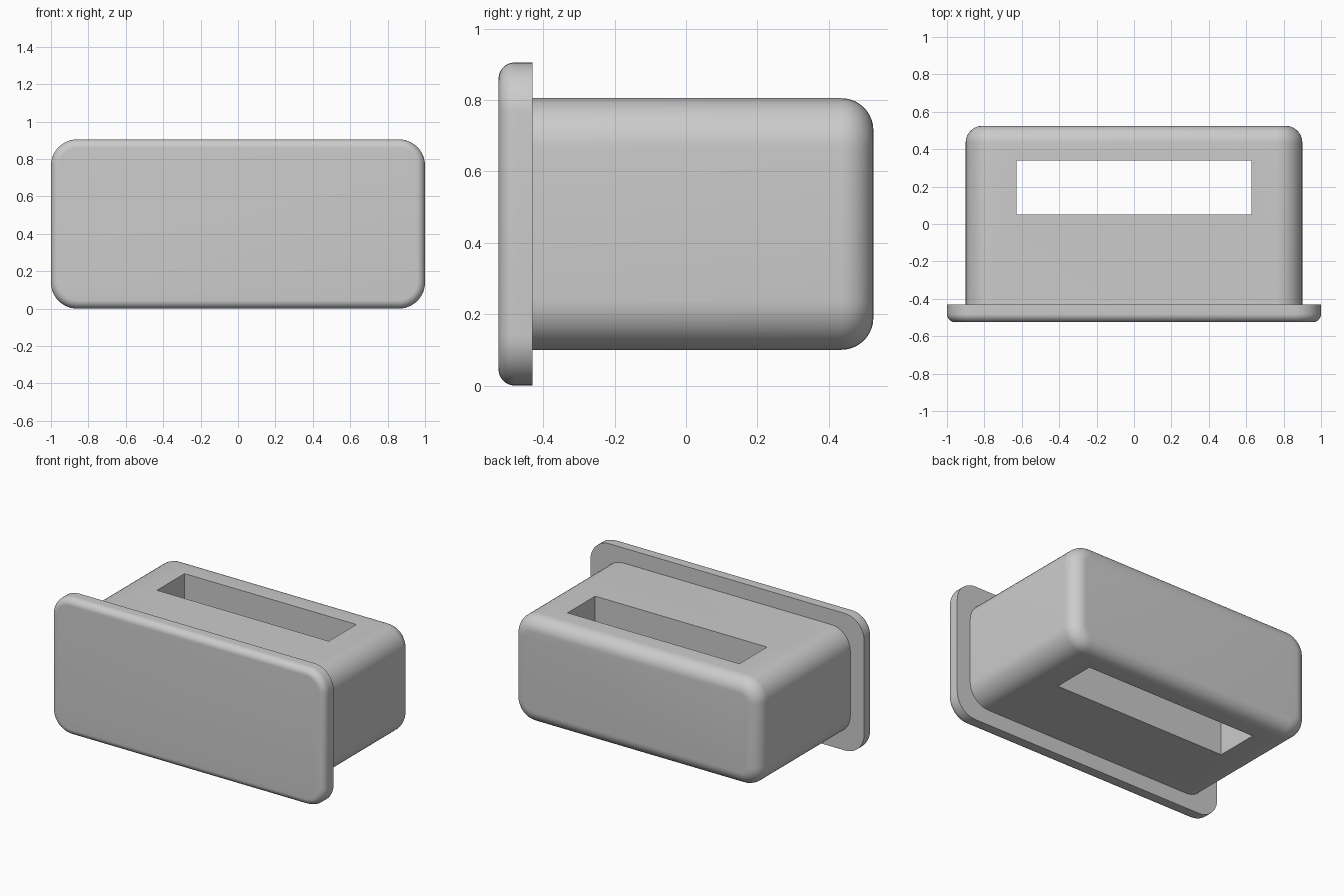
import bpy, bmesh, math

old = bpy.data.objects.get("Cube")
if old:
    bpy.data.objects.remove(old, do_unlink=True)

gray = bpy.data.materials.new("plain_gray")
gray.use_nodes = True
gray.diffuse_color = (0.6, 0.6, 0.6, 1)
gray.node_tree.nodes["Principled BSDF"].inputs["Base Color"].default_value = (0.6, 0.6, 0.6, 1)

MID_Z = 0.4525
STEPS = 10


def rounded_ring(bm, half_x, half_z, radius, y):
    """Rounded rectangle of vertices in the plane at depth y."""
    ring = []
    for corner, (sx, sz) in enumerate([(1, 1), (-1, 1), (-1, -1), (1, -1)]):
        for i in range(STEPS + 1):
            a = math.pi / 2 * (corner + i / STEPS)
            ring.append(bm.verts.new((sx * (half_x - radius) + radius * math.cos(a), y,
                                      MID_Z + sz * (half_z - radius) + radius * math.sin(a))))
    return ring


def filleted_block(name, half_x, half_z, radius, y_flat, y_round, fillet):
    """Rounded block with a flat end at y_flat and a filleted end at y_round."""
    bm = bmesh.new()
    direction = 1 if y_round > y_flat else -1
    rings = [rounded_ring(bm, half_x, half_z, radius, y_flat)]
    for i in range(STEPS + 1):
        a = math.pi / 2 * i / STEPS
        inset = fillet * (1 - math.cos(a))
        y = y_round - direction * fillet * (1 - math.sin(a))
        rings.append(rounded_ring(bm, half_x - inset, half_z - inset, radius - inset, y))
    for a, b in zip(rings, rings[1:]):
        for i in range(len(a)):
            j = (i + 1) % len(a)
            bm.faces.new((a[i], a[j], b[j], b[i]))
    bm.faces.new(rings[0])
    bm.faces.new(rings[-1])
    bmesh.ops.recalc_face_normals(bm, faces=bm.faces)
    mesh = bpy.data.meshes.new(name)
    bm.to_mesh(mesh)
    bm.free()
    mesh.materials.append(gray)
    obj = bpy.data.objects.new(name, mesh)
    bpy.context.collection.objects.link(obj)
    return obj


def smooth(obj):
    bpy.ops.object.select_all(action="DESELECT")
    obj.select_set(True)
    bpy.context.view_layer.objects.active = obj
    bpy.ops.object.shade_smooth_by_angle(angle=math.radians(30))


# Front flange and hollowed body, the body seated slightly into the flange
flange = filleted_block("front_flange", 1.0, 0.4525, 0.14, -0.43, -0.525, 0.045)
body = filleted_block("body", 0.9, 0.3525, 0.14, -0.45, 0.525, 0.09)

# Vertical slot through the body
bpy.ops.mesh.primitive_cube_add(size=1, location=(0, 0.195, MID_Z))
cutter = bpy.context.object
cutter.name = "slot_cutter"
cutter.scale = (1.256, 0.288, 2)
cutter.data.materials.append(gray)
bpy.ops.object.transform_apply(location=False, rotation=False, scale=True)

cut = body.modifiers.new("slot", "BOOLEAN")
cut.operation = "DIFFERENCE"
cut.solver = "EXACT"
cut.object = cutter
bpy.ops.object.select_all(action="DESELECT")
bpy.context.view_layer.objects.active = body
body.select_set(True)
bpy.ops.object.modifier_apply(modifier=cut.name)
bpy.data.objects.remove(cutter, do_unlink=True)

for part in (flange, body):
    smooth(part)
